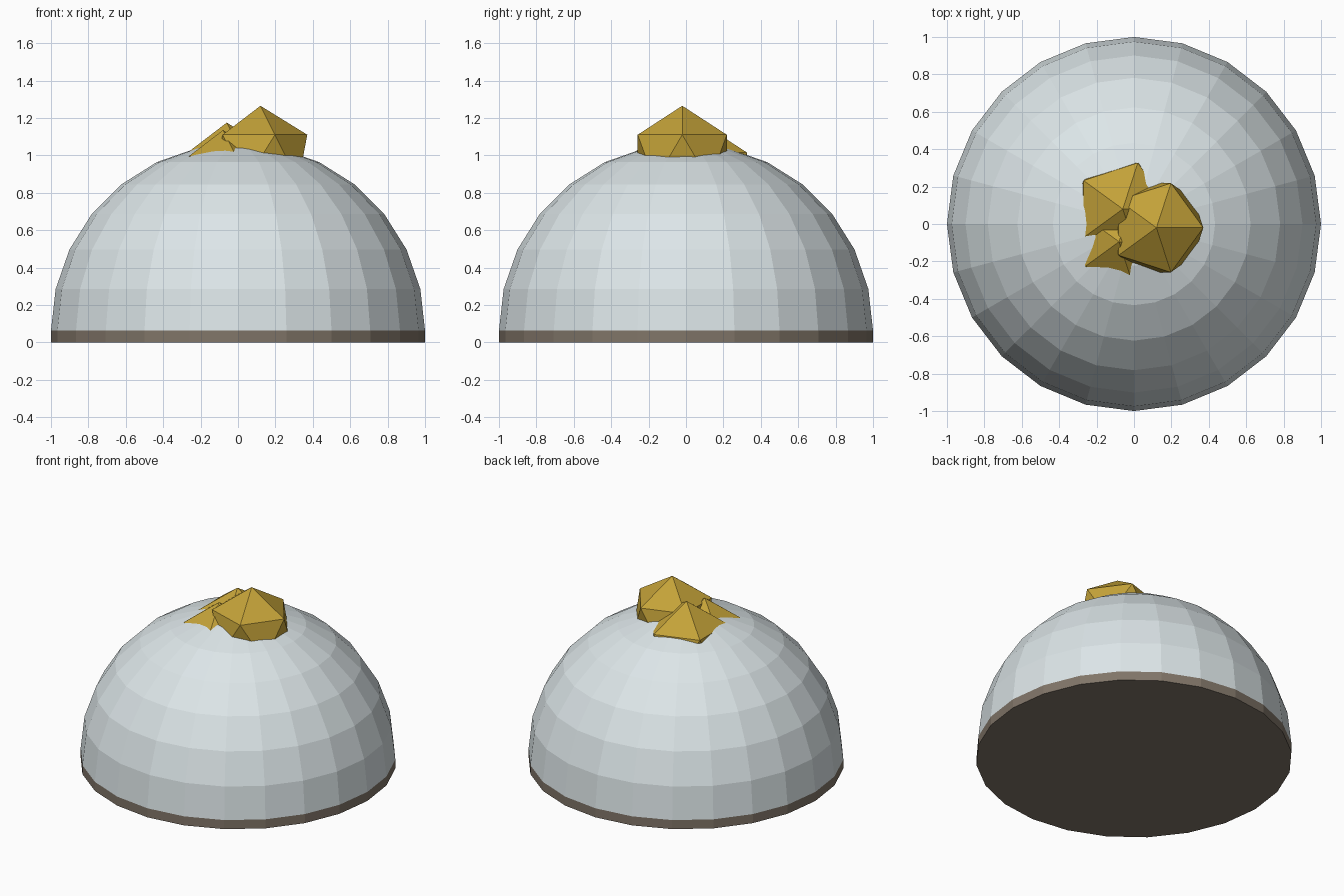
import bpy
import bmesh

if "Cube" in bpy.data.objects:
    bpy.data.objects.remove(bpy.data.objects["Cube"])


def material(name, rgb):
    m = bpy.data.materials.new(name)
    m.diffuse_color = (*rgb, 1)
    m.use_nodes = True
    m.node_tree.nodes["Principled BSDF"].inputs["Base Color"].default_value = m.diffuse_color
    return m


ice = material("pale_ice", (0.72, 0.79, 0.81))
earth = material("earth_brown", (0.22, 0.18, 0.14))
gold = material("gold", (0.55, 0.36, 0.04))

BASE_H = 0.063

# base disc
bpy.ops.mesh.primitive_cylinder_add(vertices=24, radius=1, depth=BASE_H,
                                    location=(0, 0, BASE_H / 2),
                                    rotation=(0, 0, 0))
base = bpy.context.object
base.name = "base_disc"
base.data.materials.append(earth)

# faceted dome: upper half of a sphere
bpy.ops.mesh.primitive_uv_sphere_add(segments=24, ring_count=14, radius=1,
                                     location=(0, 0, BASE_H))
dome = bpy.context.object
dome.name = "dome"
dome.data.materials.append(ice)
bm = bmesh.new()
bm.from_mesh(dome.data)
bmesh.ops.delete(bm, geom=[v for v in bm.verts if v.co.z < -0.01],
                 context='VERTS')
bm.to_mesh(dome.data)
bm.free()

# gold nuggets half sunk into the top of the dome
nuggets = [("large_nugget", 0.28, (0.12, -0.02, 0.985)),
           ("rear_nugget", 0.29, (-0.06, 0.08, 0.885)),
           ("front_nugget", 0.25, (-0.08, -0.095, 0.885))]
for name, radius, loc in nuggets:
    bpy.ops.mesh.primitive_ico_sphere_add(subdivisions=1, radius=radius,
                                          location=loc)
    nugget = bpy.context.object
    nugget.name = name
    nugget.data.materials.append(gold)
